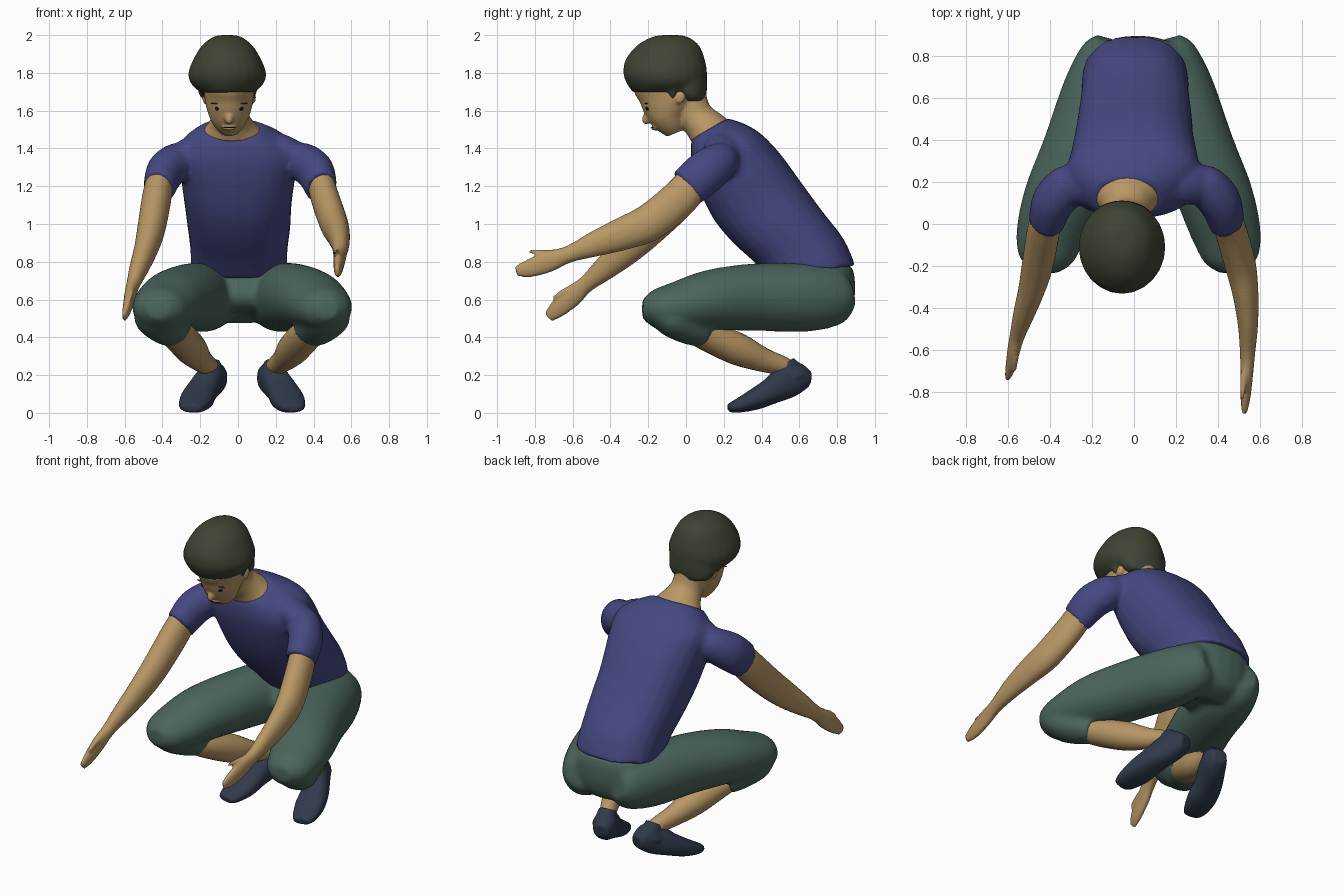
import bpy, bmesh, math
from mathutils import Vector, Matrix

X = Vector((1, 0, 0))


def mat(name, r, g, b):
    m = bpy.data.materials.new(name)
    m.diffuse_color = (r, g, b, 1)
    return m


SKIN = mat("skin", .48, .31, .13)
SHIRT = mat("shirt blue", .06, .065, .22)
PANTS = mat("pants green", .07, .13, .107)
HAIR = mat("hair dark", .05, .058, .034)
SHOE = mat("shoe navy", .03, .042, .07)
BLACK = mat("black", .005, .005, .005)


def power(v, e):
    return math.copysign(abs(v) ** e, v)


def loft(bm, rings, e=1, n=24, sub=4):
    """Smooth closed tube through rings of (centre, half axis a, half axis b); e < 1 is boxier."""
    pts, last = [], len(rings) - 1
    for i in range(last):
        p = [rings[max(0, min(last, i + k))] for k in (-1, 0, 1, 2)]
        for s in range(sub):
            t = s / sub
            pts.append([.5 * (2 * q1 + (q2 - q0) * t + (2 * q0 - 5 * q1 + 4 * q2 - q3) * t * t
                              + (3 * q1 - q0 - 3 * q2 + q3) * t ** 3) for q0, q1, q2, q3 in zip(*p)])
    pts.append(rings[-1])
    angles = [2 * math.pi * k / n for k in range(n)]
    loops = [[bm.verts.new(c + a * power(math.cos(w), e) + b * power(math.sin(w), e)) for w in angles]
             for c, a, b in pts]
    for u, v in zip(loops, loops[1:]):
        for k in range(n):
            bm.faces.new((u[k], u[k - 1], v[k - 1], v[k]))
    bm.faces.new(loops[0])
    bm.faces.new(loops[-1])


def limb(bm, path, e=1):
    """Tube along (x, y, z, half width, half depth)."""
    c = [Vector(p[:3]) for p in path]
    rings = []
    for i, p in enumerate(path):
        t = (c[min(i + 1, len(c) - 1)] - c[max(i - 1, 0)]).normalized()
        a = (X - t * X.dot(t)).normalized()
        rings.append((c[i], a * p[3], t.cross(a) * p[4]))
    loft(bm, rings, e)


def body(bm, secs, e=1):
    """Tube through (front y, front z, back y, back z, half width, centre x)."""
    rings = []
    for fy, fz, by, bz, w, x in secs:
        f, b = Vector((x, fy, fz)), Vector((x, by, bz))
        rings.append(((f + b) / 2, X * w, (b - f) / 2))
    loft(bm, rings, e)


def blob(bm, loc, size, tilt=0, roll=0):
    m = (Matrix.Translation(loc) @ Matrix.Rotation(roll, 4, 'Y') @ Matrix.Rotation(tilt, 4, 'X')
         @ Matrix.Diagonal((*size, 1)))
    bmesh.ops.create_uvsphere(bm, u_segments=20, v_segments=12, radius=1, matrix=m)


def finish(name, bm, material, voxel=0, smooth=3):
    bmesh.ops.recalc_face_normals(bm, faces=bm.faces)
    for f in bm.faces:
        f.smooth = True
    me = bpy.data.meshes.new(name)
    bm.to_mesh(me)
    bm.free()
    me.materials.append(material)
    ob = bpy.data.objects.new(name, me)
    bpy.context.collection.objects.link(ob)
    if voxel:  # fuse overlapping volumes into one skin
        r = ob.modifiers.new("fuse", 'REMESH')
        r.mode, r.voxel_size, r.use_smooth_shade = 'VOXEL', voxel, True
        s = ob.modifiers.new("soften", 'SMOOTH')
        s.factor, s.iterations = .5, smooth
    return ob


def mirror(path, mid=.022):
    return [(2 * mid - p[0], *p[1:]) for p in path]


# shirt: torso, sloping shoulders and sleeves
bm = bmesh.new()
body(bm, [(.45, .71, .897, .78, .255, .005), (.36, .8, .835, .92, .257, .005),
          (.25, .9, .72, 1.07, .272, .005), (.15, 1.02, .61, 1.22, .285, 0),
          (.08, 1.16, .5, 1.37, .305, 0), (.035, 1.3, .4, 1.475, .315, -.005),
          (.025, 1.39, .31, 1.53, .25, -.015), (.03, 1.45, .22, 1.56, .165, -.03)], .85)
sleeve = [(.25, .23, 1.37, .06, .06), (.335, .185, 1.335, .1, .1),
          (.41, .105, 1.275, .1, .116), (.442, .005, 1.19, .085, .108)]
limb(bm, sleeve)
limb(bm, mirror(sleeve, .012))
for s in (-1, 1):
    blob(bm, (.005 + s * .26, .19, 1.385), (.16, .1, .075), 0, s * .5)
finish("shirt", bm, SHIRT, .015, 4)

# arms with hands and thumbs
right = [(.43, .06, 1.25, .07, .09), (.46, -.03, 1.14, .075, .1), (.505, -.19, 1.01, .074, .1),
         (.53, -.33, .95, .062, .088), (.542, -.48, .895, .048, .068), (.54, -.62, .84, .036, .045),
         (.535, -.73, .8, .03, .056), (.53, -.83, .765, .023, .048), (.525, -.9, .75, .012, .028)]
left = [(-.41, .06, 1.25, .07, .09), (-.43, -.03, 1.14, .078, .1), (-.46, -.2, .97, .074, .092),
        (-.49, -.32, .86, .062, .082), (-.525, -.43, .765, .05, .064), (-.555, -.53, .68, .036, .045),
        (-.572, -.6, .62, .03, .056), (-.588, -.68, .55, .023, .048), (-.602, -.73, .505, .012, .028)]
thumb_r = [(.53, -.66, .845, .018, .022), (.52, -.75, .848, .016, .016), (.515, -.83, .855, .008, .009)]
thumb_l = [(-.56, -.56, .665, .018, .022), (-.565, -.64, .645, .016, .016), (-.57, -.705, .605, .008, .009)]
for name, arm, thumb in (("right_arm", right, thumb_r), ("left_arm", left, thumb_l)):
    bm = bmesh.new()
    limb(bm, arm)
    limb(bm, thumb)
    finish(name, bm, SKIN, .01, 2)

# pants: hips, thighs and cuffs below the knee
bm = bmesh.new()
body(bm, [(.47, .775, .875, .78, .235, .012), (.46, .72, .893, .72, .262, .015),
          (.42, .62, .892, .6, .25, .02), (.47, .55, .85, .51, .2, .02), (.6, .53, .75, .47, .1, .02)], .85)
thigh = [(.15, .87, .625, .085, .08), (.17, .81, .615, .128, .145), (.215, .64, .61, .166, .18),
         (.30, .36, .613, .178, .178), (.39, .12, .595, .18, .16), (.445, -.06, .56, .162, .13),
         (.465, -.17, .55, .128, .1), (.47, -.23, .55, .06, .05)]
cuff = [(.48, -.16, .53, .1, .065), (.468, -.08, .505, .128, .1),
        (.42, .02, .455, .112, .095), (.375, .09, .42, .095, .075)]
for p in (thigh, cuff):
    limb(bm, p)
    limb(bm, mirror(p))
finish("pants", bm, PANTS, .016, 5)

# bare shins and tilted shoes
shin = [(.41, .02, .45, .085, .07), (.35, .13, .4, .09, .082), (.29, .28, .335, .084, .085),
        (.24, .41, .28, .06, .064), (.195, .52, .245, .048, .05), (.18, .56, .22, .045, .045)]
shoe = [(.292, .225, .026, .05, .022), (.285, .27, .036, .074, .036), (.262, .36, .07, .09, .056),
        (.235, .45, .115, .082, .07), (.195, .53, .165, .074, .09), (.165, .6, .188, .068, .08),
        (.15, .655, .18, .045, .04)]
collar = [(.192, .57, .17, .07, .075), (.185, .55, .22, .06, .068), (.188, .525, .265, .053, .054)]
for side, flip in (("right", lambda p: p), ("left", mirror)):
    bm = bmesh.new()
    limb(bm, flip(shin))
    finish(side + "_shin", bm, SKIN)
    bm = bmesh.new()
    limb(bm, flip(shoe), .85)
    limb(bm, flip(collar))
    finish(side + "_shoe", bm, SHOE, .01, 3)

# head bowed forward, with neck, nose, lips and ears
HX = -.047
bm = bmesh.new()
body(bm, [(-.28, 1.78, .04, 1.84, .13, HX), (-.275, 1.7, .08, 1.77, .136, HX),
          (-.245, 1.645, .09, 1.71, .132, HX), (-.225, 1.595, .06, 1.65, .122, HX),
          (-.19, 1.535, .01, 1.59, .103, HX), (-.145, 1.492, 0, 1.54, .077, HX),
          (-.1, 1.463, -.01, 1.5, .045, HX)])
body(bm, [(-.09, 1.6, .1, 1.72, .095, HX), (-.04, 1.53, .125, 1.63, .095, -.04),
          (.005, 1.475, .18, 1.585, .12, -.035), (.028, 1.435, .238, 1.54, .16, -.03)])
blob(bm, (HX, -.206, 1.56), (.022, .026, .034), -.4)
blob(bm, (HX, -.165, 1.508), (.04, .02, .013))
for s in (-1, 1):
    blob(bm, (HX + s * .128, -.03, 1.67), (.014, .026, .036), -.4)
finish("head", bm, SKIN, .009, 2)

# hair cap with nape and sideburns
bm = bmesh.new()
cap = [(-.08, 2.0, .03, .04), (-.085, 1.99, .075, .095), (-.095, 1.945, .134, .165), (-.11, 1.87, .18, .21),
       (-.11, 1.8, .206, .222), (-.105, 1.75, .196, .212), (-.1, 1.715, .165, .195), (-.1, 1.695, .14, .178)]
nape = [(-.02, 1.8, .16, .13), (0, 1.73, .158, .112), (.02, 1.685, .15, .088), (.035, 1.65, .12, .065)]
for secs in (cap, nape):
    loft(bm, [(Vector((-.057, y, z)), X * a, Vector((0, b, 0))) for y, z, a, b in secs])
for s in (-1, 1):
    blob(bm, (HX + s * .122, -.07, 1.71), (.024, .026, .05))
finish("hair", bm, HAIR, .012, 4)

# face details
bm = bmesh.new()
for s in (-1, 1):
    blob(bm, (HX + s * .06, -.2, 1.612), (.015, .014, .013))
finish("eyes", bm, BLACK)
bm = bmesh.new()
for s in (-1, 1):
    blob(bm, (HX + s * .064, -.209, 1.638), (.034, .012, .004))
finish("brows", bm, HAIR)
bm = bmesh.new()
blob(bm, (HX, -.175, 1.51), (.042, .012, .003))
finish("mouth", bm, BLACK)
